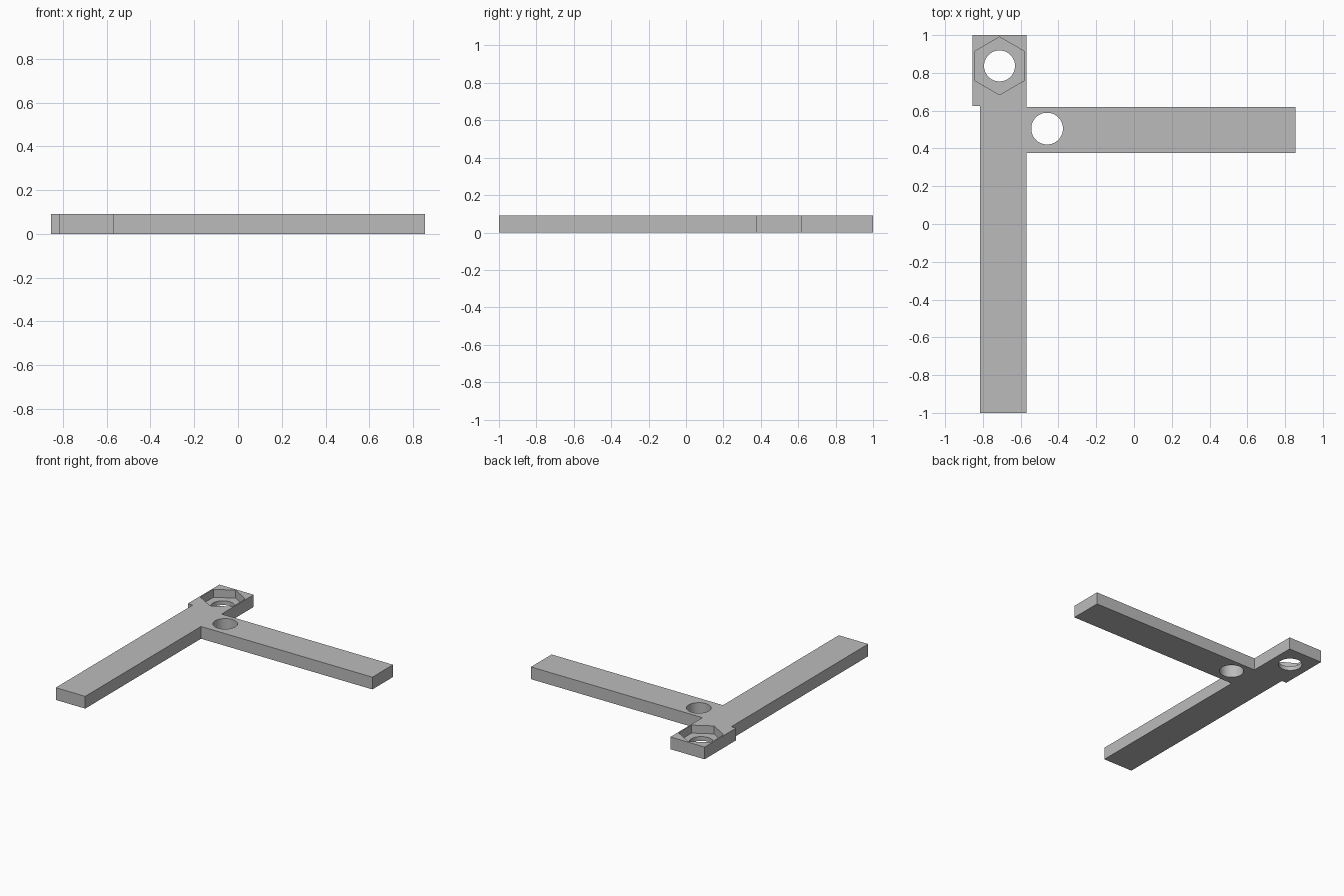
import bpy
import bmesh
from mathutils import Matrix

THICK = 0.092
POCKET_FLOOR = 0.032

old = bpy.data.objects.get("Cube")
if old:
    bpy.data.objects.remove(old, do_unlink=True)

grey = bpy.data.materials.new("matte grey")
grey.use_nodes = True
colour = (0.5, 0.5, 0.5, 1)
grey.diffuse_color = colour
grey.node_tree.nodes["Principled BSDF"].inputs["Base Color"].default_value = colour


def add_object(name, bm):
    mesh = bpy.data.meshes.new(name)
    bmesh.ops.recalc_face_normals(bm, faces=bm.faces)
    bm.to_mesh(mesh)
    bm.free()
    obj = bpy.data.objects.new(name, mesh)
    bpy.context.collection.objects.link(obj)
    mesh.materials.append(grey)
    return obj


def cut_prism(target, name, x, y, radius, sides, bottom):
    """Cut an upright prism from the given height through the top."""
    bm = bmesh.new()
    height = 0.3
    place = Matrix.Translation((x, y, bottom + height / 2))
    bmesh.ops.create_cone(bm, cap_ends=True, segments=sides, radius1=radius,
                          radius2=radius, depth=height, matrix=place)
    cutter = add_object(name, bm)
    cutter.hide_render = True
    cutter.hide_viewport = True
    mod = target.modifiers.new(name, "BOOLEAN")
    mod.operation = "DIFFERENCE"
    mod.solver = "EXACT"
    mod.object = cutter


# Flat bracket: long bar, side arm and wider end pad in one outline
outline = [(-0.815, -1), (-0.57, -1), (-0.57, 0.375), (0.855, 0.375),
           (0.855, 0.62), (-0.57, 0.62), (-0.57, 1), (-0.855, 1),
           (-0.855, 0.625), (-0.815, 0.625)]
bm = bmesh.new()
base = bm.faces.new([bm.verts.new((x, y, 0)) for x, y in outline])
grown = bmesh.ops.extrude_face_region(bm, geom=[base], use_keep_orig=True)
top = [v for v in grown["geom"] if isinstance(v, bmesh.types.BMVert)]
bmesh.ops.translate(bm, verts=top, vec=(0, 0, THICK))
bracket = add_object("bracket", bm)

# Hexagonal nut pocket with a bolt hole, and a hole in the side arm
cut_prism(bracket, "nut_pocket_cutter", -0.712, 0.837, 0.153, 6, POCKET_FLOOR)
cut_prism(bracket, "bolt_hole_cutter", -0.712, 0.837, 0.082, 64, -0.1)
cut_prism(bracket, "arm_hole_cutter", -0.46, 0.505, 0.084, 64, -0.1)

# Smooth hole walls, crisp edges elsewhere
bpy.ops.object.select_all(action="DESELECT")
bracket.select_set(True)
bpy.context.view_layer.objects.active = bracket
for mod in list(bracket.modifiers):
    bpy.ops.object.modifier_apply(modifier=mod.name)
for obj in [o for o in bpy.data.objects if o.name.endswith("_cutter")]:
    bpy.data.objects.remove(obj, do_unlink=True)
bpy.ops.object.shade_smooth_by_angle()
